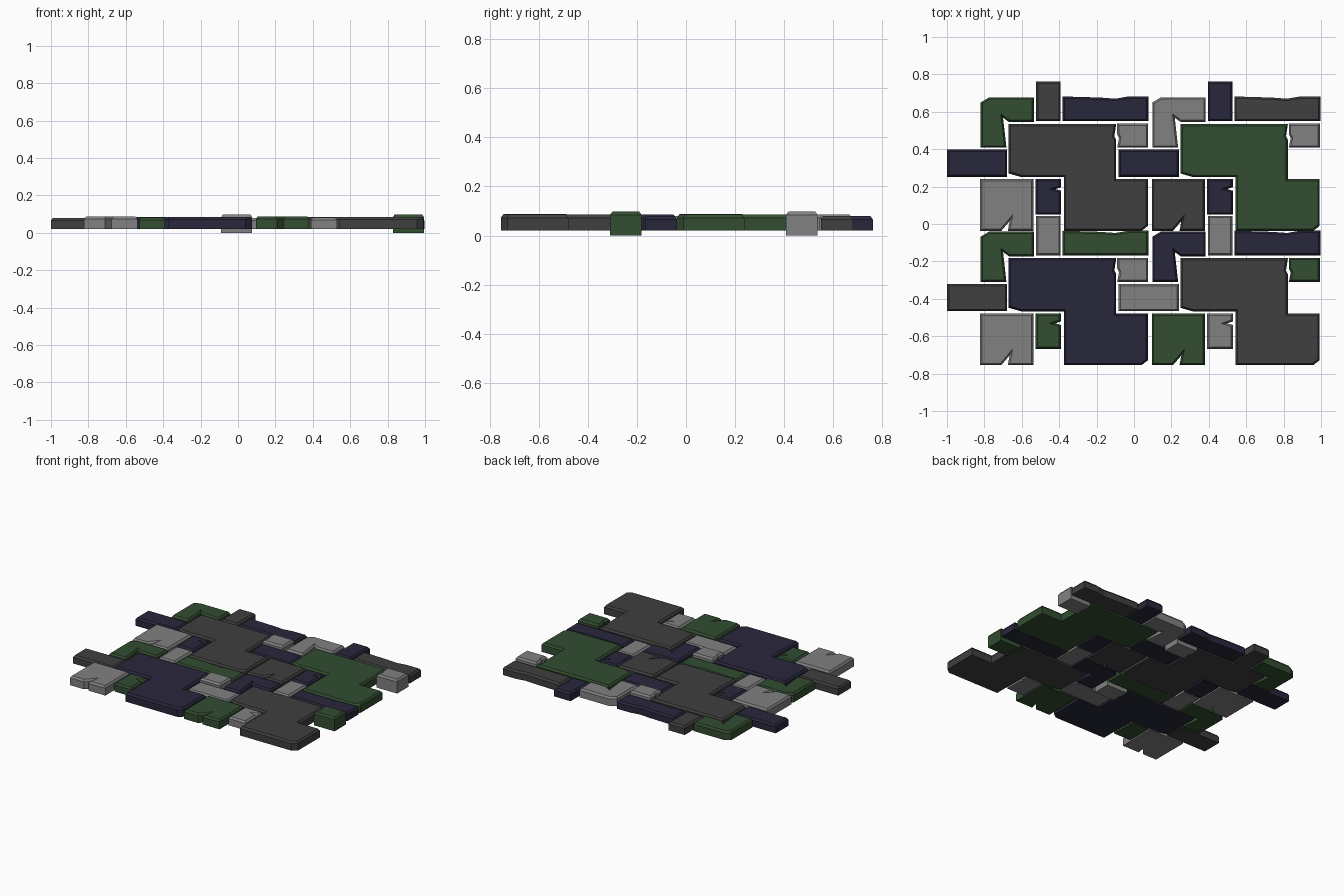
import bpy, bmesh

if "Cube" in bpy.data.objects:
    bpy.data.objects.remove(bpy.data.objects["Cube"])

PITCH_X, PITCH_Y = 0.918, -0.718
CHAMFER, DROP = 0.01, 0.014


def rect(x0, x1, y0, y1):
    return [(x0, y0), (x1, y0), (x1, y1), (x0, y1)]


# Outline, bottom and top height of each stone in the repeating pattern
STONES = {
    "corner_stone": ([(-0.82, 0.408), (-0.682, 0.408), (-0.7, 0.568), (-0.668, 0.545),
                      (-0.535, 0.545), (-0.535, 0.677), (-0.775, 0.677), (-0.82, 0.65)], 0.02, 0.085),
    "upright_stone": (rect(-0.523, -0.392, 0.55, 0.762), 0.02, 0.08),
    "long_stone": ([(-0.382, 0.55), (0.078, 0.55), (0.078, 0.682), (-0.03, 0.682),
                    (-0.1, 0.67), (-0.18, 0.676), (-0.382, 0.682)], 0.02, 0.079),
    "large_slab": ([(-0.375, -0.037), (0.04, -0.037), (0.075, -0.01), (0.075, 0.24),
                    (-0.095, 0.24), (-0.095, 0.45), (-0.105, 0.47), (-0.095, 0.535),
                    (-0.67, 0.535), (-0.67, 0.27), (-0.6, 0.25), (-0.375, 0.25)], 0.02, 0.085),
    "small_square_stone": ([(-0.09, 0.408), (0.076, 0.408), (0.076, 0.537), (-0.09, 0.537),
                            (-0.09, 0.48), (-0.08, 0.46)], 0.0, 0.098),
    "side_stone": (rect(-1.0, -0.678, 0.252, 0.397), 0.02, 0.08),
    "cracked_square_stone": ([(-0.823, -0.037), (-0.71, -0.037), (-0.665, 0.015), (-0.675, -0.037),
                              (-0.538, -0.037), (-0.538, 0.24), (-0.823, 0.24)], 0.02, 0.087),
    "cracked_small_stone": ([(-0.527, 0.05), (-0.39, 0.05), (-0.39, 0.178), (-0.42, 0.187),
                             (-0.39, 0.197), (-0.39, 0.24), (-0.527, 0.24)], 0.02, 0.083),
}

# Stone colours
MATS = {}
for key, name, col in (("D", "charcoal", (0.05, 0.05, 0.05, 1)), ("N", "navy", (0.022, 0.02, 0.045, 1)),
                       ("G", "moss_green", (0.032, 0.075, 0.03, 1)), ("L", "light_grey", (0.22, 0.22, 0.22, 1))):
    MATS[key] = bpy.data.materials.new(name)
    MATS[key].diffuse_color = col


def stone(name, outline, z0, z1, dx, dy, mat):
    bm = bmesh.new()
    base = bm.faces.new([bm.verts.new((x + dx, y + dy, z0)) for x, y in outline])
    ext = bmesh.ops.extrude_face_region(bm, geom=[base], use_keep_orig=True)["geom"]
    top = [f for f in ext if isinstance(f, bmesh.types.BMFace)][0]
    bmesh.ops.translate(bm, verts=top.verts[:], vec=(0, 0, z1 - z0))
    # chamfered rim: lower the old edge, keep the inset face at full height
    rim = top.verts[:]
    bm.normal_update()
    bmesh.ops.inset_individual(bm, faces=[top], thickness=CHAMFER, use_even_offset=True)
    inner = set(top.verts)
    bmesh.ops.translate(bm, verts=[v for v in rim if v not in inner], vec=(0, 0, -DROP))
    bmesh.ops.recalc_face_normals(bm, faces=bm.faces[:])
    me = bpy.data.meshes.new(name)
    bm.to_mesh(me)
    bm.free()
    me.materials.append(mat)
    bpy.context.collection.objects.link(bpy.data.objects.new(name, me))


# Four repeats of the pattern, colours in stone order
for (i, j), cols in {(0, 0): "GDNDLNLN", (1, 0): "LNDGLNDN",
                     (0, 1): "GLGNLDLG", (1, 1): "NLNDGLGL"}.items():
    for (name, (outline, z0, z1)), c in zip(STONES.items(), cols):
        stone(name, outline, z0, z1, i * PITCH_X, j * PITCH_Y, MATS[c])

for m in bpy.data.materials:
    if m.users and not m.is_grease_pencil:
        m.use_nodes = True
        m.node_tree.nodes["Principled BSDF"].inputs["Base Color"].default_value = m.diffuse_color
